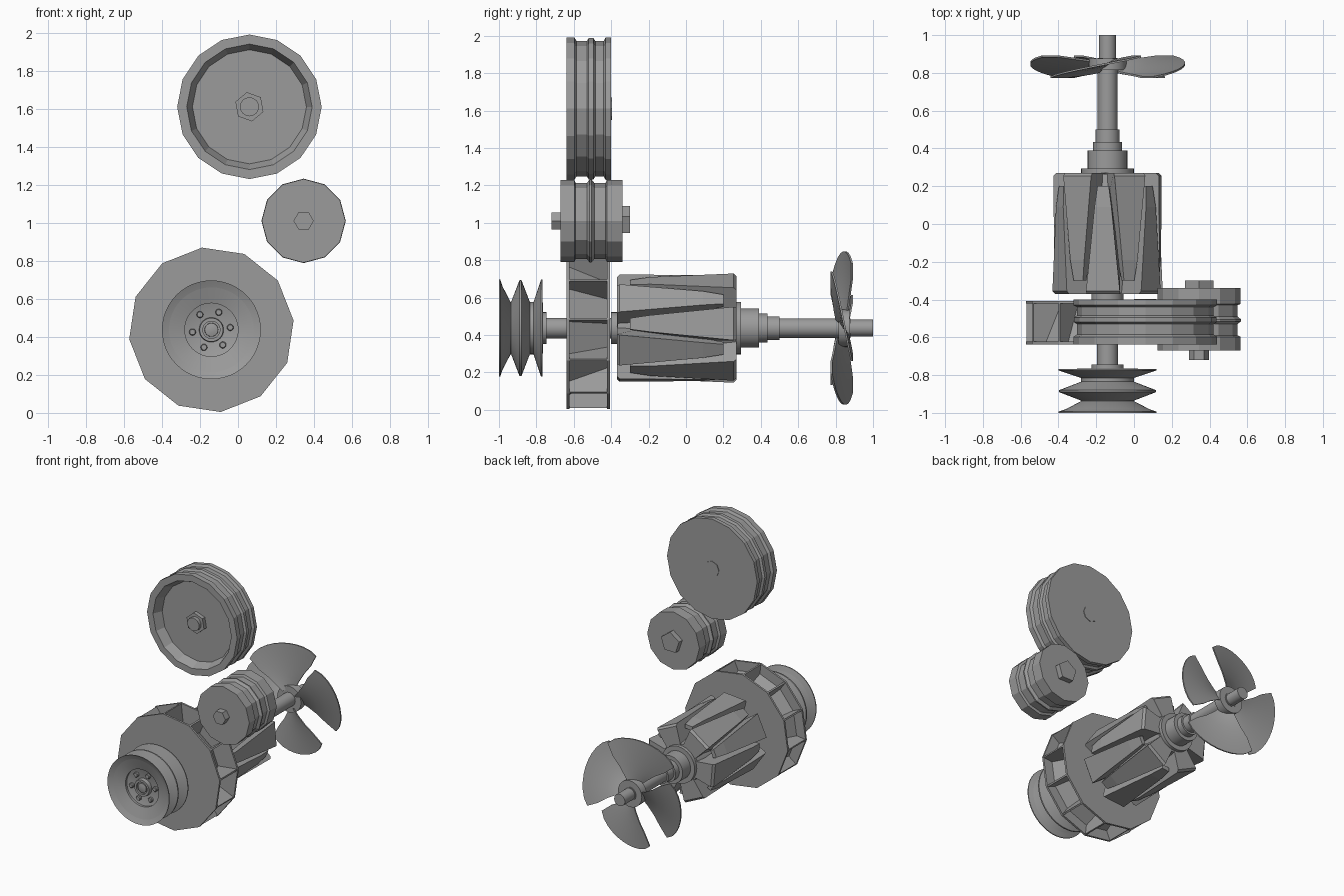
import bpy, bmesh, math

if "Cube" in bpy.data.objects:
    bpy.data.objects.remove(bpy.data.objects["Cube"])

grey = bpy.data.materials.new("machine_grey")
grey.diffuse_color = (0.33, 0.33, 0.33, 1)
grey.use_nodes = True
grey.node_tree.nodes["Principled BSDF"].inputs["Base Color"].default_value = grey.diffuse_color

AX, AZ = -0.14, 0.437      # main shaft centre
BIG = (0.06, 1.61)         # large pulley centre
SMALL = (0.345, 1.01)      # small pulley centre


def finish(name, bm, smooth=False):
    bmesh.ops.recalc_face_normals(bm, faces=bm.faces)
    me = bpy.data.meshes.new(name)
    bm.to_mesh(me)
    bm.free()
    me.materials.append(grey)
    ob = bpy.data.objects.new(name, me)
    bpy.context.collection.objects.link(ob)
    if smooth:
        bpy.ops.object.select_all(action='DESELECT')
        ob.select_set(True)
        bpy.context.view_layer.objects.active = ob
        bpy.ops.object.shade_smooth_by_angle(angle=math.radians(30))
    return ob


def lathe(name, profile, centre, sides, start=0.0, smooth=False):
    """Spin (radius, y) points around a y-parallel axis; open ends are capped."""
    bm = bmesh.new()
    rings = []
    for r, y in profile:
        ring = []
        for i in range(sides):
            a = math.radians(start) + math.tau * i / sides
            ring.append(bm.verts.new((centre[0] + r * math.cos(a), y, centre[1] + r * math.sin(a))))
        rings.append(ring)
    for p, q in zip(rings, rings[1:]):
        for i in range(sides):
            j = (i + 1) % sides
            bm.faces.new((p[i], p[j], q[j], q[i]))
    bm.faces.new(rings[0])
    bm.faces.new(rings[-1])
    return finish(name, bm, smooth)


def polar(r, t, y, ang):
    """Point at radius r, tangential offset t, turned by ang about the main shaft."""
    c, s = math.cos(ang), math.sin(ang)
    return (AX + r * c - t * s, y, AZ + r * s + t * c)


def radial_prism(bm, profile, ang):
    """Solid from (y, radius, half width) points, mirrored across its middle."""
    left = [bm.verts.new(polar(r, -w, y, ang)) for y, r, w in profile]
    right = [bm.verts.new(polar(r, w, y, ang)) for y, r, w in profile]
    n = len(profile)
    bm.faces.new(left)
    bm.faces.new(right)
    for i in range(n):
        j = (i + 1) % n
        bm.faces.new((left[i], left[j], right[j], right[i]))


main = (AX, AZ)

# Shaft with stepped rear collars
lathe("main_shaft", [(0.055, -0.94), (0.055, 0.27), (0.14, 0.27), (0.14, 0.295),
                     (0.105, 0.295), (0.105, 0.39), (0.077, 0.39), (0.077, 0.435),
                     (0.063, 0.435), (0.063, 0.50), (0.052, 0.50), (0.052, 0.88),
                     (0.045, 0.88), (0.045, 1.0)], main, 32, smooth=True)
lathe("rotor_collar", [(0.085, -0.40), (0.085, -0.36)], main, 32, smooth=True)

# Double groove drive pulley with dished front
lathe("drive_pulley", [(0.125, -0.93), (0.255, -0.998), (0.26, -1.0), (0.26, -0.993),
                       (0.14, -0.955), (0.14, -0.935), (0.257, -0.89), (0.257, -0.88),
                       (0.14, -0.835), (0.14, -0.815), (0.26, -0.775), (0.26, -0.768),
                       (0.085, -0.765), (0.085, -0.745)], main, 48, smooth=True)
lathe("pulley_hub_ring", [(0.045, -0.945), (0.045, -0.96), (0.062, -0.96), (0.065, -0.925)],
      main, 32, smooth=True)
lathe("shaft_tip", [(0.015, -0.96), (0.035, -0.955), (0.038, -0.93)], main, 24, smooth=True)
for i in range(6):
    a = math.radians(7 + 60 * i)
    lathe("pulley_bolt", [(0.014, -0.95), (0.018, -0.945), (0.018, -0.925)],
          (AX + 0.1 * math.cos(a), AZ + 0.1 * math.sin(a)), 12, smooth=True)

# Blower wheel: two plates, tapered core and dividing vanes
lathe("blower_front_plate", [(0.435, -0.638), (0.435, -0.623)], main, 12, 6.5)
lathe("blower_back_plate", [(0.435, -0.422), (0.435, -0.407)], main, 12, 6.5)
lathe("blower_core", [(0.36, -0.625), (0.27, -0.42)], main, 12, 6.5)
bm = bmesh.new()
for i in range(12):
    radial_prism(bm, [(-0.63, 0.25, 0.006), (-0.63, 0.43, 0.006),
                      (-0.415, 0.43, 0.006), (-0.415, 0.25, 0.006)],
                 math.radians(6.5 + 30 * i))
finish("blower_vanes", bm)

# Claw pole rotor: two interlocking halves, the second mirrored in y
MID = -0.05
for name, sign, start in (("front_claws", 1, 35), ("back_claws", -1, 5)):
    bm = bmesh.new()
    half = [(-0.32, 0.06, 0.05), (-0.32, 0.265, 0.088), (-0.305, 0.28, 0.09), (0.14, 0.28, 0.045),
            (0.25, 0.27, 0.03), (0.25, 0.24, 0.03), (-0.17, 0.18, 0.085), (-0.17, 0.06, 0.05)]
    for i in range(6):
        radial_prism(bm, [(MID + sign * y, r, w) for y, r, w in half],
                     math.radians(start + 60 * i))
    finish(name, bm)
lathe("rotor_core", [(0.15, -0.365), (0.17, -0.22), (0.19, -0.20), (0.19, 0.10),
                     (0.17, 0.12), (0.15, 0.265)], main, 32, smooth=True)

# Cooling fan: hub and four pitched blades
lathe("fan_hub", [(0.1, 0.815), (0.1, 0.875)], main, 32, smooth=True)
bm = bmesh.new()
NA, radii = 10, (0.07, 0.13, 0.21, 0.29, 0.36, 0.41)
for b in range(4):
    layers = []
    for off in (-0.005, 0.005):
        grid = []
        for k, r in enumerate(radii):
            width = 28 + 11 * min(1, k / 3)
            row = []
            for i in range(NA + 1):
                u = 2 * i / NA - 1
                a = math.radians(12 + 90 * b + width * u)
                rr = r - (0.02 * u ** 6 if k == len(radii) - 1 else 0)
                pitch = 0.055 * (0.5 + 0.5 * min(1, k / 3))
                row.append(bm.verts.new((AX + rr * math.cos(a), 0.832 - pitch * u + off,
                                         AZ + rr * math.sin(a))))
            grid.append(row)
        layers.append(grid)
        for p, q in zip(grid, grid[1:]):
            for i in range(NA):
                bm.faces.new((p[i], p[i + 1], q[i + 1], q[i]))
    # Blade edges
    f, g = layers
    loops = []
    for m in (f, g):
        loops.append(m[0] + [row[-1] for row in m[1:]] + m[-1][-2::-1]
                     + [row[0] for row in m[-2:0:-1]])
    n = len(loops[0])
    for i in range(n):
        j = (i + 1) % n
        bm.faces.new((loops[0][i], loops[0][j], loops[1][j], loops[1][i]))
finish("fan_blades", bm, True)

# Large belt pulley with recessed front and centre nut
lathe("large_pulley", [(0.30, -0.57), (0.33, -0.638), (0.38, -0.638), (0.38, -0.597),
                       (0.362, -0.585), (0.362, -0.53), (0.378, -0.52), (0.378, -0.495),
                       (0.362, -0.485), (0.362, -0.44), (0.38, -0.43), (0.38, -0.40)],
      BIG, 16)
lathe("large_pulley_nut", [(0.078, -0.60), (0.078, -0.56)], BIG, 6, 40)
lathe("large_pulley_bolt", [(0.05, -0.625), (0.05, -0.56)], BIG, 16, smooth=True)
lathe("large_pulley_back_boss", [(0.06, -0.41), (0.06, -0.396)], BIG, 8)

# Small belt pulley with bolt head and rear boss
lathe("small_pulley", [(0.22, -0.67), (0.22, -0.597), (0.203, -0.59), (0.203, -0.53),
                       (0.222, -0.515), (0.222, -0.505), (0.203, -0.49), (0.203, -0.43),
                       (0.22, -0.423), (0.22, -0.34)], SMALL, 12)
lathe("small_pulley_bolt", [(0.053, -0.72), (0.053, -0.665)], SMALL, 6)
lathe("small_pulley_rear_boss", [(0.08, -0.345), (0.08, -0.30)], SMALL, 5, 18)
